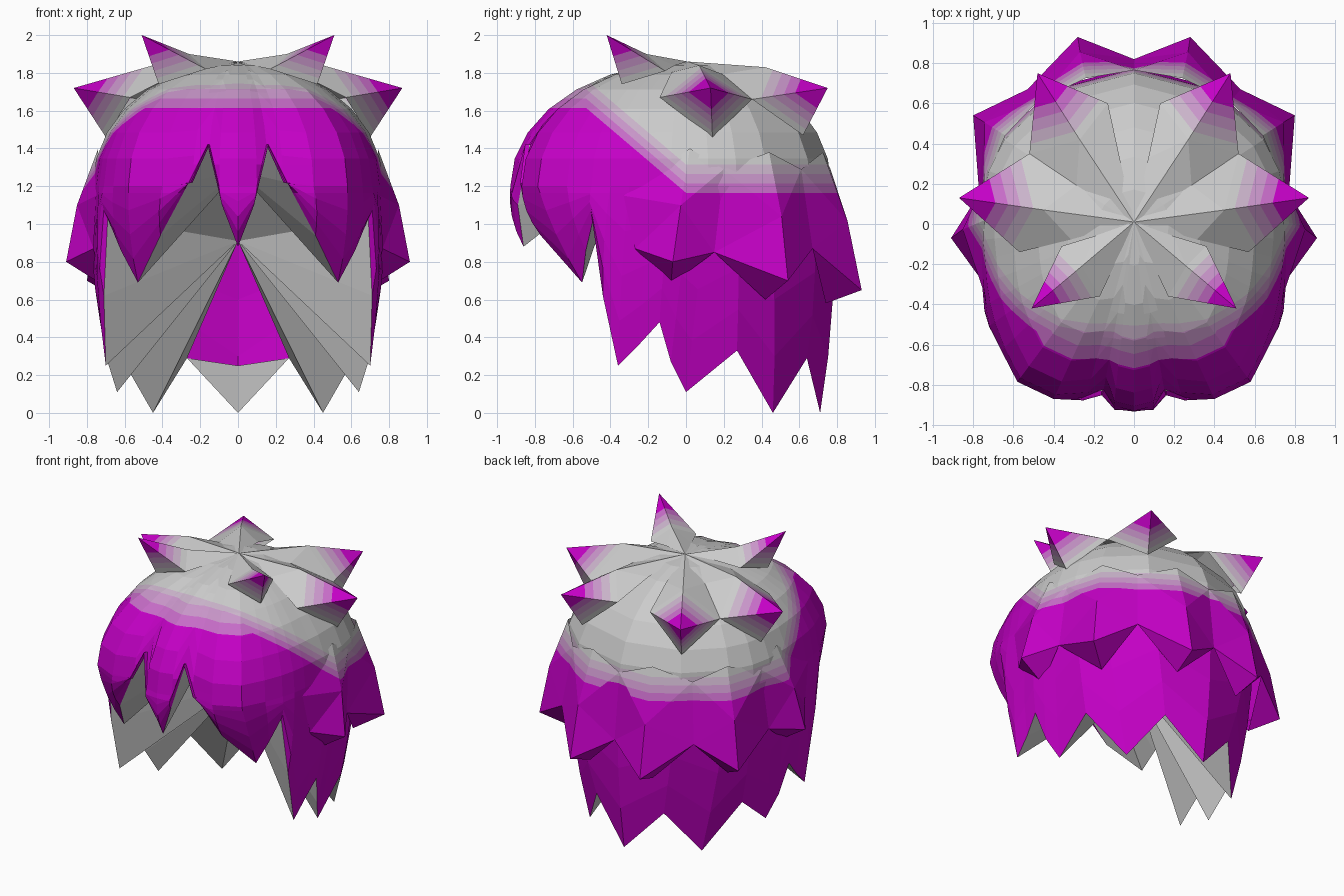
import bpy, bmesh, math
from mathutils import Vector as V

if "Cube" in bpy.data.objects:
    bpy.data.objects.remove(bpy.data.objects["Cube"])

# Five shades from grey roots to purple tips
GREY, PURPLE, STEPS = V((.6, .6, .6)), V((.55, 0, .56)), 5
shades = []
for i in range(STEPS):
    mt = bpy.data.materials.new("hair_shade_%d" % i)
    mt.diffuse_color = (*GREY.lerp(PURPLE, i / (STEPS - 1)), 1)
    mt.use_nodes = True
    mt.node_tree.nodes["Principled BSDF"].inputs["Base Color"].default_value = mt.diffuse_color
    shades.append(mt)
TOP, MID = 1.855, 1.2         # crown height and height of the widest ring
BANDS = (-.075, -.025, .025, .075)


def fade_line(c):
    """Height above (+) or below (-) the line where the colour changes."""
    return c.z - min(1.69, max(1.24, 1.24 - .85 * c.y))


def make(name, faces, ref, away=True, fade=False):
    """Half mesh from (points, shade) faces, mirrored across x."""
    bm = bmesh.new()
    for pts, shade in faces:
        f = bm.faces.new([bm.verts.new(p) for p in pts])
        f.normal_update()
        d = f.normal.dot(f.calc_center_median() - V(ref))
        if (d < 0) == away:
            f.normal_flip()
        f.material_index = shade
    bmesh.ops.remove_doubles(bm, verts=bm.verts, dist=0.0005)
    if fade:                  # slice along the fade bands, then shade by height
        for o in BANDS:
            for z, n in ((1.24, (0, 0, 1)), (1.69, (0, 0, 1)), (1.24, (0, .85, 1))):
                fs = [f for f in bm.faces if f.calc_center_median().z > 1.05]
                es = {e for f in fs for e in f.edges}
                vs = {v for f in fs for v in f.verts}
                bmesh.ops.bisect_plane(bm, geom=fs + list(es) + list(vs), dist=1e-5,
                                       plane_co=(0, 0, z + o), plane_no=n)
        for f in bm.faces:
            d = fade_line(f.calc_center_median())
            f.material_index = sum(d < o for o in BANDS)
    me = bpy.data.meshes.new(name)
    bm.to_mesh(me)
    bm.free()
    for mt in shades:
        me.materials.append(mt)
    ob = bpy.data.objects.new(name, me)
    bpy.context.collection.objects.link(ob)
    m = ob.modifiers.new("mirror", 'MIRROR')
    m.use_clip = True
    return ob


def dome_z(x, y, r=0.77):
    return MID + (TOP - MID) * math.sqrt(max(0, 1 - (x * x + y * y) / r ** 2))


def column(w, e):
    """Strand line from the crown over the widest point w to the lock end e."""
    e = V(e)
    end = math.acos((e.z - MID) / (TOP - MID)) if e.z > MID else math.pi / 2
    pts = []
    for i in range(8):
        a = end * i / 7
        pts.append(V((w[0] * math.sin(a), w[1] * math.sin(a), MID + (TOP - MID) * math.cos(a))))
    top = pts[-1]
    m = (top + e) / 2
    k = 1.1 if e.y > .3 else 1.06
    m.x *= k
    m.y *= k
    for i in range(1, 5):
        t = i / 4
        pts.append(top * (1 - t) ** 2 + m * 2 * t * (1 - t) + e * t * t)
    return pts


# Half outline, front to back: widest point, then the end of the lock
locks = [
    ((0, -.93), (0, -.86, .88)), ((.1, -.905), (.085, -.89, 1.1)),
    ((.16, -.875), (.16, -.83, 1.42)), ((.24, -.865), (.26, -.84, 1.22)),
    ((.40, -.87), (.41, -.77, .94)), ((.58, -.785), (.53, -.55, .69)),
    ((.66, -.63), (.62, -.53, .86)), ((.71, -.5), (.69, -.49, 1.03)),
    ((.735, -.4), (.71, -.44, .62)), ((.75, -.3), (.70, -.36, .25)),
    ((.76, -.18), (.71, -.25, .36)), ((.77, -.08), (.73, -.14, .48)),
    ((.77, .03), (.69, -.08, .27)), ((.77, .12), (.64, 0, .11)),
    ((.74, .27), (.64, .27, .33)), ((.66, .43), (.45, .46, 0)),
    ((.42, .66), (.27, .64, .29)), ((0, .77), (0, .71, 0))]
cols = [column(w, e) for w, e in locks]

# Outer hair shell with fringe and hanging locks
shell = []
for a, b in zip(cols, cols[1:]):
    for i in range(len(a) - 1):
        q = [a[i], a[i + 1], b[i + 1], b[i]]
        shell.append((q[:3] if i == 0 else q, 0))
make("hair_shell", shell, (0, 0, .8), fade=True)

# Grey inner lining: fringe fans to a high point, the locks to a low one
hub, high = V((0, 0, .91)), V((0, -.35, 1.28))
rim = [c[-1] for c in cols]
lining = [([high if i < 7 else hub, rim[i], rim[i + 1]], 0) for i in range(16)]
lining += [([hub, high, rim[7]], 0), ([V((0, .68, .25)), rim[16], rim[17]], 0)]
make("inner_lining", lining, (0, -.9, 0), away=False)

# Middle tier of outward spikes
valleys = [(.765, -.27, .87), (.77, .15, .85), (.53, .67, .87), (0, .82, .82)]
tips = [(.91, -.07, .80), (.8, .54, .70), (.28, .93, .65)]
unders = [(.72, -.08, .68), (.63, .42, .60), (.25, .74, .58)]
roots_v = [(.75, -.33, 1.15), (.745, .2, 1.29), (.48, .61, 1.29), (0, .765, 1.29)]
roots_t = [(.74, .02, 1.40), (.64, .44, 1.38), (.24, .725, 1.38)]
tier = []
for i in range(3):
    t, u, r = V(tips[i]), V(unders[i]), V(roots_t[i])
    mid = (t + r) / 2 + V((t.x, t.y, 0)) * .03
    for j in (i, i + 1):
        v, rv = V(valleys[j]), V(roots_v[j])
        tier += [([rv, v, mid], 0), ([rv, mid, r], 0), ([v, t, mid], 0), ([v, t, u], 0)]
make("middle_spikes", tier, (0, 0, .95), fade=True)

# Crown spikes: two base corners, ridge point, tip, underside point
spikes = [
    ((.17, -.36, 1.82), (.36, -.11, 1.81), (.26, -.21, 1.90), (.51, -.42, 2.0), (.42, -.34, 1.74)),
    ((.57, -.14, 1.67), (.52, .35, 1.66), (.45, .07, 1.84), (.87, .13, 1.72), (.70, .14, 1.46)),
    ((.52, .35, 1.66), (.13, .6, 1.70), (.27, .42, 1.83), (.48, .75, 1.72), (.40, .62, 1.47))]
apex = V((0, .01, 1.86))
cuts = (0, .12, .27, .42, .57, 1)
crown = []
for s in spikes:
    va, vb, m, tip, un = map(V, s)
    for v in (va, vb):
        h = v * .55
        h.z = dome_z(h.x, h.y) + .008
        crown += [([apex, h, m], 0), ([h, v, m], 0)]
        for a, b in ((m, v), (v, un)):
            for k in range(STEPS):
                t0, t1 = cuts[k], cuts[k + 1]
                q = [a.lerp(tip, t0), b.lerp(tip, t0), b.lerp(tip, t1), a.lerp(tip, t1)]
                crown.append((q if t1 < 1 else q[:3], k))
make("crown_spikes", crown, (.25, .1, 1.5))
